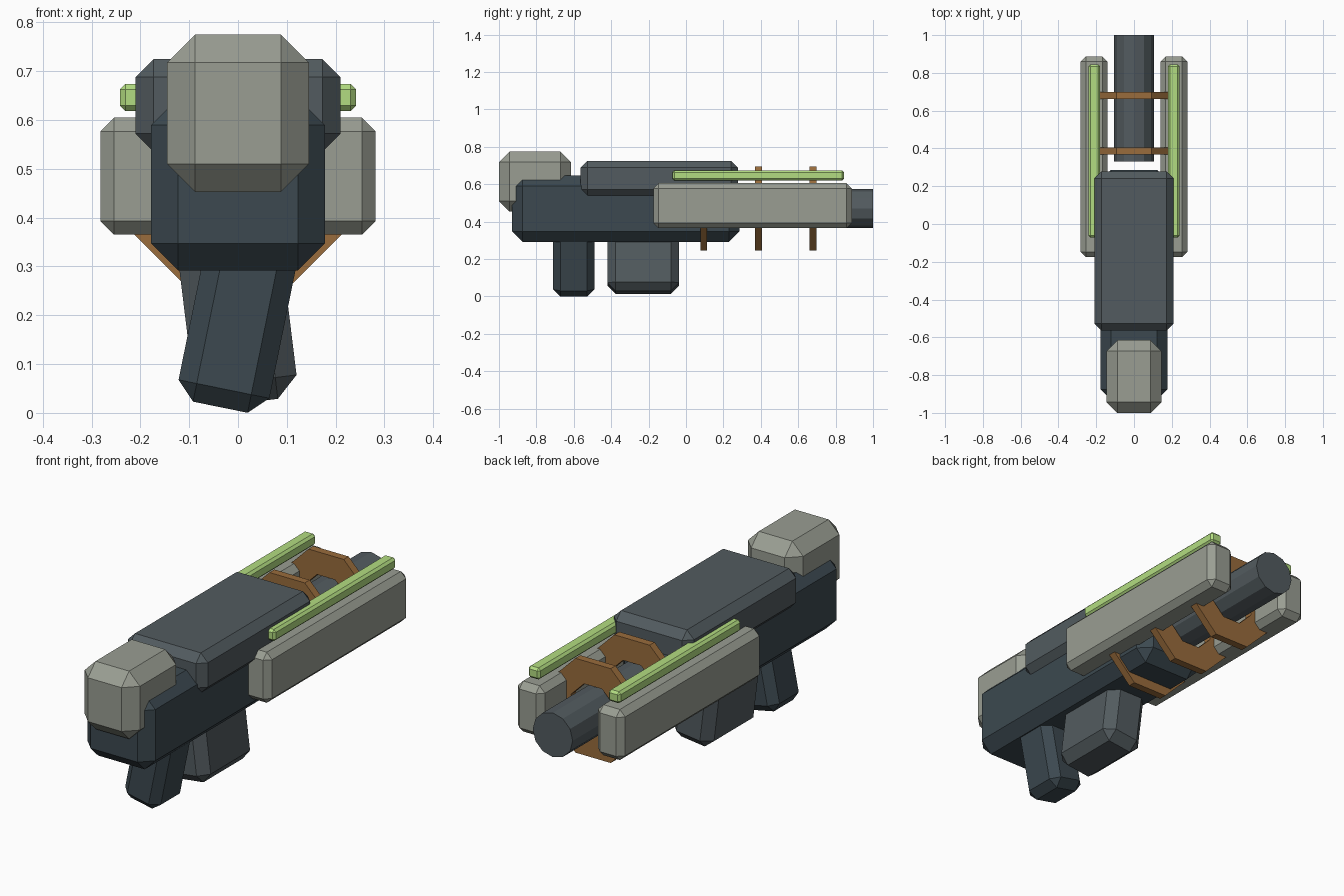
import bpy, bmesh
from math import radians, pi, cos, sin

if "Cube" in bpy.data.objects:
    bpy.data.objects.remove(bpy.data.objects["Cube"])

def mat(name, rgb):
    m = bpy.data.materials.new(name)
    m.diffuse_color = (*rgb, 1)
    m.use_nodes = True
    m.node_tree.nodes["Principled BSDF"].inputs["Base Color"].default_value = m.diffuse_color
    return m

SLATE = mat("slate", (0.045, 0.066, 0.08))
STEEL = mat("steel", (0.085, 0.105, 0.115))
PALE = mat("pale_grey", (0.32, 0.34, 0.29))
GREEN = mat("green", (0.45, 0.72, 0.22))
BRONZE = mat("bronze", (0.32, 0.15, 0.045))

def block(name, x, y, z, bevel, material, tilt=0):
    """Chamfered box given by its (min, max) extents, tilted about y."""
    size = [b - a for a, b in (x, y, z)]
    bpy.ops.mesh.primitive_cube_add(size=1, location=[(a + b) / 2 for a, b in (x, y, z)])
    ob = bpy.context.object
    ob.name = name
    for v in ob.data.vertices:
        v.co = [c * s for c, s in zip(v.co, size)]
    ob.rotation_euler.y = radians(tilt)
    mod = ob.modifiers.new("chamfer", 'BEVEL')
    mod.width, mod.segments = bevel, 1
    ob.data.materials.append(material)
    return ob

def washer(name, y, outer, inner, thick, zc, material, n=8):
    """Flat polygonal ring around the barrel axis, flat side up."""
    bm = bmesh.new()
    loops = []
    for r, dy in ((outer, -1), (outer, 1), (inner, 1), (inner, -1)):
        r /= cos(pi / n)
        loops.append([bm.verts.new((r * cos((2 * i + 1) * pi / n), dy * thick / 2,
                                    r * sin((2 * i + 1) * pi / n))) for i in range(n)])
    for k in range(4):
        a, b = loops[k], loops[(k + 1) % 4]
        for i in range(n):
            j = (i + 1) % n
            bm.faces.new((a[i], a[j], b[j], b[i]))
    bmesh.ops.recalc_face_normals(bm, faces=bm.faces)
    me = bpy.data.meshes.new(name)
    bm.to_mesh(me)
    bm.free()
    me.materials.append(material)
    ob = bpy.data.objects.new(name, me)
    ob.location = (0, y, zc)
    bpy.context.collection.objects.link(ob)

# Main housing, upper cover and rear stock block
block("body", (-0.178, 0.178), (-0.93, 0.285), (0.292, 0.645), 0.055, SLATE)
block("upper_cover", (-0.21, 0.21), (-0.563, 0.277), (0.535, 0.725), 0.037, STEEL)
block("stock", (-0.145, 0.145), (-1.0, -0.615), (0.453, 0.775), 0.057, PALE)

# Grip and magazine, tilted opposite ways
block("grip", (-0.095, 0.095), (-0.71, -0.49), (0.008, 0.372), 0.038, SLATE, 11.5)
block("magazine", (-0.106, 0.106), (-0.42, -0.037), (0.02, 0.35), 0.044, STEEL, -7)

# Side shrouds and glowing rails, one per side
for s, side in ((1, "right"), (-1, "left")):
    block("shroud_" + side, sorted((s * 0.14, s * 0.282)), (-0.175, 0.887), (0.365, 0.605), 0.028, PALE)
    block("rail_" + side, sorted((s * 0.18, s * 0.242)), (-0.072, 0.845), (0.619, 0.674), 0.011, GREEN)

# Barrel
bpy.ops.mesh.primitive_cylinder_add(vertices=12, radius=0.105, depth=0.67,
                                    location=(0, 0.665, 0.47), rotation=(radians(90), 0, 0))
barrel = bpy.context.object
barrel.name = "barrel"
barrel.data.materials.append(STEEL)

# Barrel rings
for i, y in enumerate((0.095, 0.387, 0.679)):
    washer(f"barrel_ring_{i + 1}", y, 0.224, 0.115, 0.037, 0.47, BRONZE)
